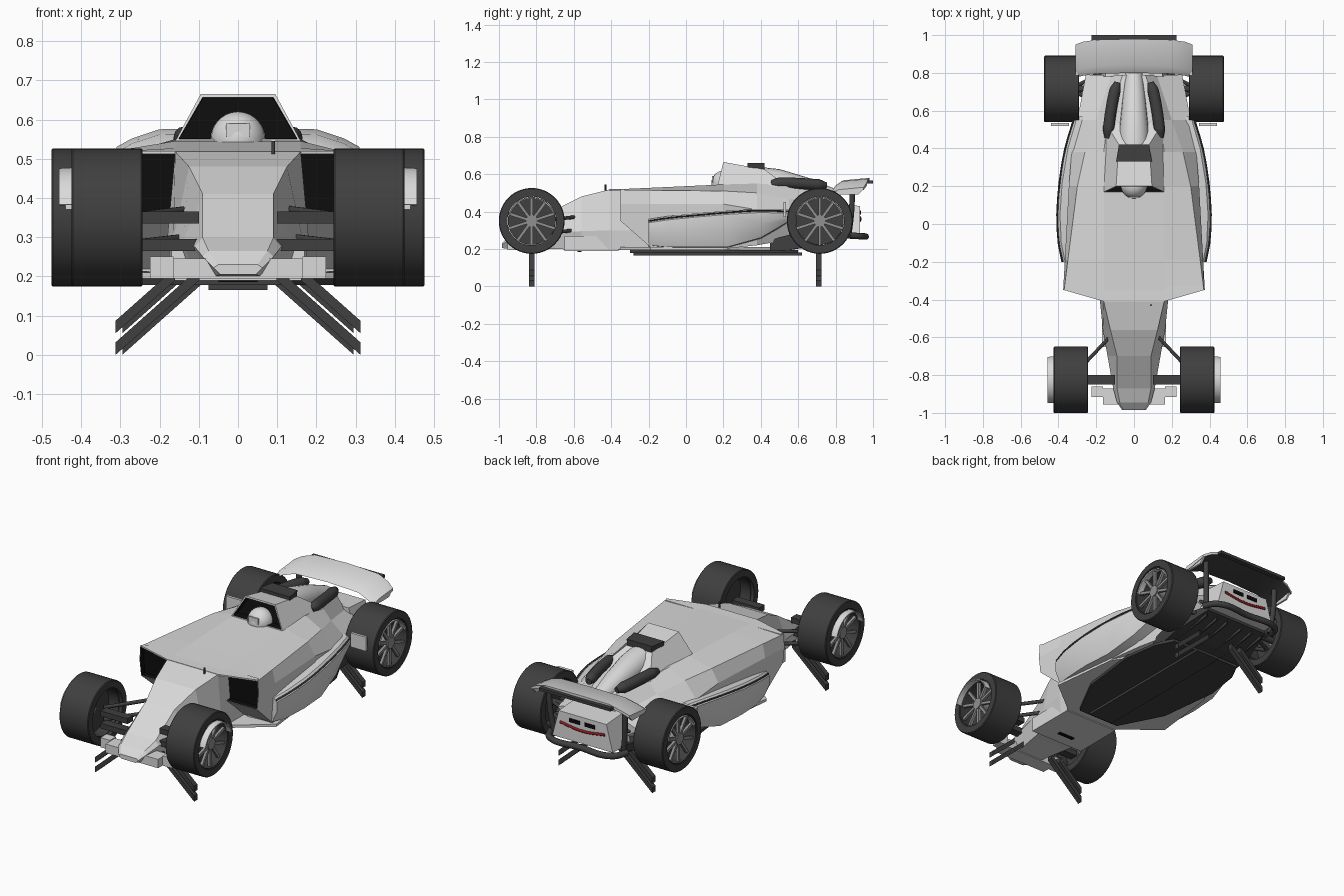
import bpy, bmesh, math
from mathutils import Vector

if "Cube" in bpy.data.objects:
    bpy.data.objects.remove(bpy.data.objects["Cube"])


def paint(name, r, g, b):
    m = bpy.data.materials.new(name)
    m.use_nodes = True
    m.diffuse_color = (r, g, b, 1)
    m.node_tree.nodes["Principled BSDF"].inputs["Base Color"].default_value = (r, g, b, 1)
    return m


LIGHT = paint("light grey", .7, .7, .7)
DARK = paint("dark grey", .05, .05, .05)
BLACK = paint("black", .004, .004, .004)
METAL = paint("spoke grey", .28, .28, .28)
RED = paint("tail light red", .25, .01, .015)


def finish(bm, name, mat, smooth=None, mirror=False):
    bmesh.ops.recalc_face_normals(bm, faces=bm.faces)
    me = bpy.data.meshes.new(name)
    bm.to_mesh(me)
    bm.free()
    ob = bpy.data.objects.new(name, me)
    bpy.context.collection.objects.link(ob)
    me.materials.append(mat)
    me.materials.append(BLACK)
    if mirror:
        mod = ob.modifiers.new("mirror", 'MIRROR')
        mod.use_mirror_merge = False
    if smooth:
        bpy.ops.object.select_all(action='DESELECT')
        ob.select_set(True)
        bpy.context.view_layer.objects.active = ob
        bpy.ops.object.shade_smooth_by_angle(angle=math.radians(smooth))
    return ob


def shell(name, rings, mat, smooth=None, mirror=False, closed=False, recess=None, rim=.01):
    """Skin a row of rings; recess sinks a black opening into the first cap."""
    bm = bmesh.new()
    rows = [[bm.verts.new(p) for p in ring] for ring in rings]
    pairs = list(zip(rows, rows[1:])) + ([(rows[-1], rows[0])] if closed else [])
    for a, b in pairs:
        for i in range(len(a)):
            j = (i + 1) % len(a)
            bm.faces.new((a[i], a[j], b[j], b[i]))
    if not closed:
        cap = bm.faces.new(rows[0])
        bm.faces.new(rows[-1])
        if recess:
            bmesh.ops.recalc_face_normals(bm, faces=bm.faces)
            bmesh.ops.inset_region(bm, faces=[cap], thickness=rim)
            wall = bmesh.ops.inset_region(bm, faces=[cap], thickness=.002)["faces"]
            bmesh.ops.translate(bm, verts=cap.verts, vec=(0, recess, 0))
            for f in wall + [cap]:
                f.material_index = 1
    return finish(bm, name, mat, smooth, mirror)


def section(y, half):
    return [(x, y, z) for x, z in half] + [(-x, y, z) for x, z in reversed(half)]


def plate(name, half, z0, z1, mat):
    outline = half + [(-x, y) for x, y in reversed(half)]
    return shell(name, [[(x, y, z) for x, y in outline] for z in (z0, z1)], mat)


def box(name, x, y, z, mat, mirror=False):
    ring = lambda h: [(x[0], y[0], h), (x[1], y[0], h), (x[1], y[1], h), (x[0], y[1], h)]
    return shell(name, [ring(z[0]), ring(z[1])], mat, mirror=mirror)


def rod(name, a, b, r, mat, sides=8, mirror=True):
    a, b = Vector(a), Vector(b)
    q = (b - a).to_track_quat('Z', 'Y')
    circle = [q @ Vector((r * math.cos(t), r * math.sin(t), 0))
              for t in (math.tau * (i + .5) / sides for i in range(sides))]
    return shell(name, [[e + c for c in circle] for e in (a, b)], mat, 50, mirror)


def tube(name, pts, r, mat, mirror=False, tip=1):
    cu = bpy.data.curves.new(name, 'CURVE')
    cu.dimensions, cu.bevel_depth, cu.use_fill_caps = '3D', r, True
    sp = cu.splines.new('BEZIER')
    sp.bezier_points.add(len(pts) - 1)
    for bp, p in zip(sp.bezier_points, pts):
        bp.co = p
        bp.handle_left_type = bp.handle_right_type = 'AUTO'
    sp.bezier_points[0].radius = sp.bezier_points[-1].radius = tip
    ob = bpy.data.objects.new(name, cu)
    bpy.context.collection.objects.link(ob)
    cu.materials.append(mat)
    if mirror:
        ob.modifiers.new("mirror", 'MIRROR').use_mirror_merge = False


def revolve(name, y, profile, mat, start=0, sweep=360, steps=48):
    full = sweep == 360
    rings = []
    for i in range(steps if full else steps + 1):
        t = math.radians(start + sweep * i / steps)
        rings.append([(x, y + r * math.cos(t), .35 + r * math.sin(t)) for r, x in profile])
    return shell(name, rings, mat, 35, True, closed=full)


# Wheels: tyre, rim, brake disc, spokes and a thin fairing around the outer upper rim
for end, y, xi, xo, fair in (("front", -.825, .243, .425, .457), ("rear", .715, .29, .476, .474)):
    revolve(end + "_tyre", y, [(.135, xi), (.172, xi), (.176, xi + .004),
            (.176, xo - .004), (.172, xo), (.135, xo)], DARK)
    revolve(end + "_rim", y, [(.13, xi + .02), (.137, xi + .02),
            (.137, xo - .005), (.13, xo - .005)], DARK)
    rod(end + "_brake_disc", (xo - .1, y, .35), (xo - .08, y, .35), .128, DARK, 32)
    rod(end + "_hub", (xo - .1, y, .35), (xo - .012, y, .35), .032, METAL, 16)
    for i in range(10):
        t = math.tau * (i + .5) / 10
        d = Vector((0, math.cos(t), math.sin(t)))
        c = Vector((xo - .025, y, .35))
        rod(end + "_spoke", c + d * .02, c + d * .132, .011, METAL, 4)
    revolve(end + "_wheel_fairing", y, [(.122, fair - .035), (.128, fair - .035),
            (.126, fair), (.12, fair)], LIGHT, 15, 150, 20)
box("rear_wheel_deflector", (.345, .44), (.52, .535), (.37, .45), LIGHT, True)

# Nose and front wing
shell("nose", [
    section(-.985, [(.05, .23), (.062, .222), (.045, .205)]),
    section(-.945, [(.075, .265), (.09, .25), (.06, .2)]),
    section(-.87, [(.09, .298), (.11, .275), (.08, .2)]),
    section(-.7, [(.09, .41), (.14, .29), (.11, .2)]),
    section(-.56, [(.125, .48), (.165, .295), (.14, .195)]),
    section(-.41, [(.16, .518), (.18, .3), (.17, .195)]),
    section(-.15, [(.16, .515), (.18, .3), (.17, .2)])], LIGHT)
box("front_wing", (-.165, .165), (-.955, -.87), (.195, .245), LIGHT)
box("front_wing_tip", (.165, .225), (-.915, -.86), (.195, .25), LIGHT, True)
box("chin", (-.17, .17), (-.65, -.36), (.19, .27), LIGHT)
box("chin_slot", (-.05, .05), (-.58, -.56), (.185, .191), BLACK)
rod("antenna", (.09, -.43, .5), (.09, -.43, .545), .005, DARK, 8, False)

# Main body with sunken inlets beside the nose
shell("body", [
    section(-.35, [(.16, .52), (.37, .515), (.375, .44), (.365, .35)]),
    section(-.19, [(.16, .527), (.35, .514), (.366, .44), (.35, .21)]),
    section(.2, [(.16, .545), (.3, .51), (.345, .44), (.33, .2)]),
    section(.38, [(.16, .55), (.26, .5), (.33, .41), (.28, .22)]),
    section(.55, [(.14, .54), (.2, .47), (.3, .39), (.2, .25)]),
    section(.79, [(.06, .5), (.12, .42), (.255, .37), (.15, .3)])],
    LIGHT, recess=.03, rim=.004)
plate("deck_lip", [(.16, -.41), (.37, -.35), (.36, -.33)], .512, .52, LIGHT)
plate("body_floor", [(.16, -.36), (.375, -.19), (.33, .2), (.16, .45)], .195, .21, LIGHT)

# Side pods with a thin dark seam along the shoulder
pods, seam = [], []
for y, out, top, low in ((-.2, .385, .36, .21), (-.1, .405, .375, .2), (.05, .412, .39, .2),
                         (.22, .4, .405, .2), (.4, .37, .415, .25), (.57, .32, .41, .35)):
    mid = (top + low) / 2
    pods.append([(.2, y, top), (out - .02, y, top), (out, y, top - .02),
                 (out, y, mid), (out - .03, y, low + .01), (.2, y, low)])
    seam.append((out - .006, y, top - .01))
shell("side_pod", pods, LIGHT, 40, True)
tube("side_pod_seam", seam, .0045, DARK, True)

# Cockpit hood, driver's helmet and engine cover
shell("cockpit_hood", [
    [(.095, .2, .665), (.16, .17, .545), (-.16, .17, .545), (-.095, .2, .665)],
    [(.08, .42, .625), (.16, .55, .53), (-.16, .55, .53), (-.08, .42, .625)]],
    LIGHT, recess=.04)
bm = bmesh.new()
bmesh.ops.create_uvsphere(bm, u_segments=24, v_segments=14, radius=.07)
bmesh.ops.translate(bm, verts=bm.verts, vec=(0, .205, .55))
finish(bm, "helmet", LIGHT, 60)
box("helmet_visor", (-.03, .03), (.138, .146), (.555, .59), LIGHT)
shell("air_intake", [section(.33, [(.095, .66), (.085, .6)]),
                     section(.42, [(.08, .66), (.07, .58)])], DARK)
cover = []
for y, r, z in ((.38, .08, .56), (.5, .077, .55), (.65, .062, .52), (.8, .045, .475)):
    cover.append([(r * math.cos(t), y, z + r * math.sin(t))
                  for t in (math.tau * i / 20 for i in range(20))])
shell("engine_cover", cover, LIGHT, 40)
tube("side_duct", [(.14, .455, .55), (.135, .5, .553), (.122, .6, .55), (.1, .71, .543),
                   (.088, .75, .54)], .03, DARK, True, .55)

# Rear wing, arched down at both tips, dark underneath
span = []
for x, front, back, drop in ((.31, .775, .95, .05), (.27, .785, .965, .028),
                             (.2, .795, .975, .005), (0, .8, .98, 0)):
    span.append([(x, front, .54 - drop), (x, front + .04, .567 - drop), (x, back, .58 - drop),
                 (x, back, .565 - drop), (x, front + .07, .545 - drop)])
span += [[(-x, y, z) for x, y, z in ring] for ring in reversed(span[:-1])]
wing = shell("rear_wing", span, LIGHT, 30)
wing.data.materials[1] = DARK
for p in wing.data.polygons:
    p.material_index = int(p.normal.z < -.3)
shell("wing_endplate", [[(x, .79, .51), (x, .95, .52), (x, .92, .49), (x, .82, .49)]
                        for x in (.295, .306)], LIGHT, mirror=True)
box("wing_flap", (-.225, .225), (.972, 1), (.55, .566), DARK)
tube("wing_pylon", [(.22, .87, .27), (.235, .885, .4), (.24, .89, .55)], .015, DARK, True)

# Tail panel with lights and bumper
shell("tail_panel", [section(.78, [(.15, .44), (.2, .28)]),
                     section(.93, [(.15, .43), (.19, .28)])], LIGHT)
tube("tail_light", [(-.14, .929, .368), (0, .929, .352), (.14, .929, .368)], .008, RED)
box("tail_vent", (.015, .08), (.928, .936), (.385, .405), BLACK, True)
tube("rear_bumper", [(-.24, .87, .272), (-.2, .94, .268), (0, .95, .267),
                     (.2, .94, .268), (.24, .87, .272)], .017, DARK)

# Floor, plank and diffuser
plate("floor", [(.13, -.3), (.26, -.05), (.3, .3), (.27, .5), (.22, .6)], .178, .194, DARK)
box("plank", (-.075, .075), (-.28, .62), (.165, .18), DARK)
shell("diffuser", [section(.45, [(.24, .25), (.24, .18)]),
                   section(.65, [(.25, .3), (.25, .21)]),
                   section(.86, [(.2, .29), (.2, .265)])], DARK)
for x in (.05, .12, .19):
    shell("diffuser_fin", [[(x + s, .5, .185), (x + s, .84, .24), (x + s, .84, .28),
                            (x + s, .5, .24)] for s in (-.004, .004)], DARK, mirror=True)

# Suspension arms
for z in (.28, .35):
    box("front_arm", (.1, .27), (-.85, -.8), (z - .015, z + .015), DARK, True)
    rod("front_brace", (.13, -.6, z + .02), (.3, -.78, z), .01, DARK)
    rod("rear_arm", (.12, .6, z), (.33, .71, z), .011, DARK)
    rod("rear_brace", (.12, .82, z), (.33, .72, z), .011, DARK)
rod("drive_shaft", (.1, .715, .35), (.38, .715, .35), .018, DARK, 12)

# Paired slanted legs below each axle
for end, y, out in (("front", -.825, .312), ("rear", .71, .295)):
    for low in (0, .055):
        run = (.19 - low) / .89
        shell(end + "_leg", [[(x, y - .015, z), (x, y + .015, z),
                              (x, y + .015, z + .032), (x, y - .015, z + .032)]
                             for x, z in ((out, low), (out - run, .19))], DARK, mirror=True)
